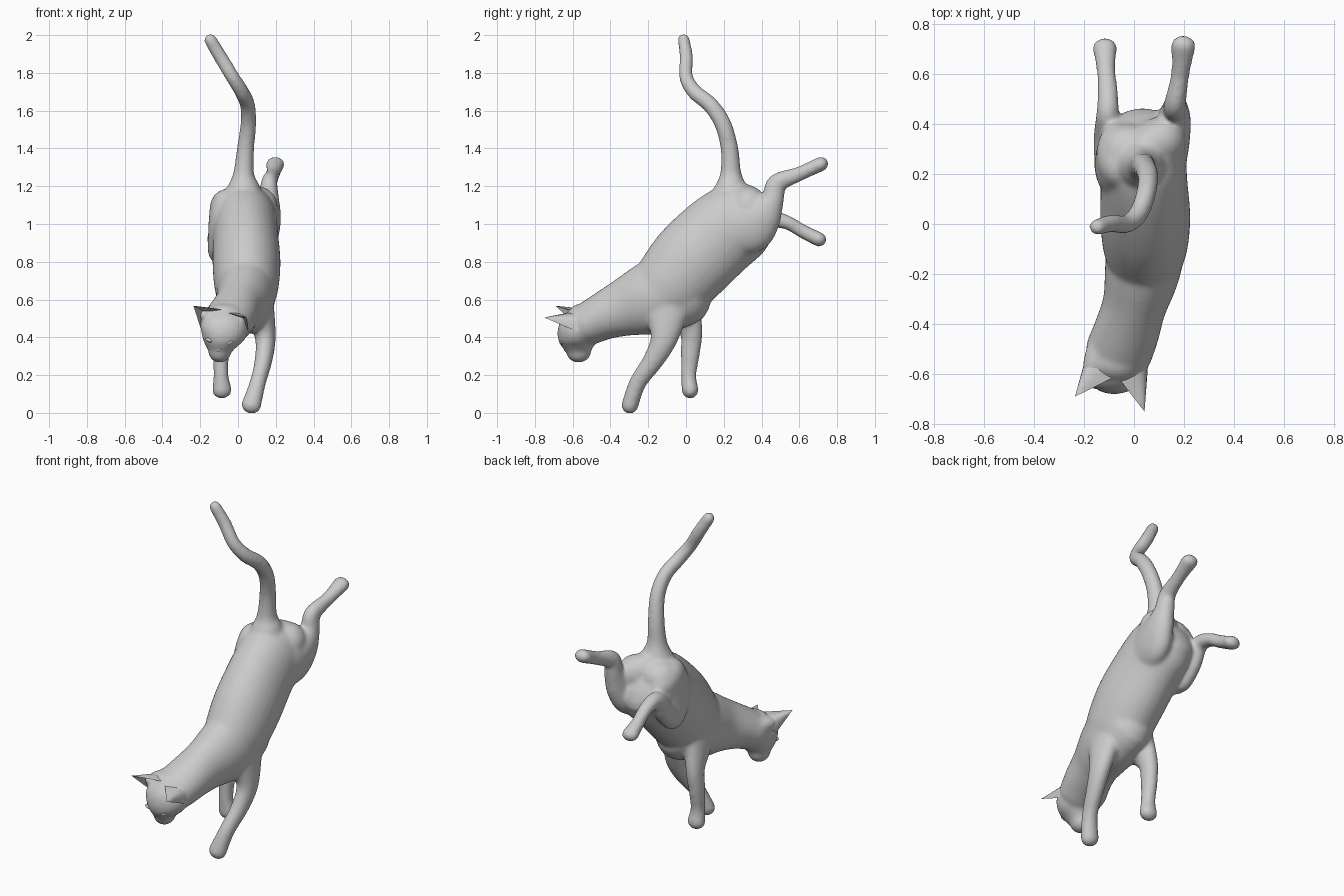
import bpy, bmesh
from math import sin, cos, pi
from mathutils import Vector


def spline(stations, steps=6):
    """Catmull-Rom resampling of (x, y, z, half width, half depth) stations."""
    p = [stations[0]] + stations + [stations[-1]]
    out = []
    for i in range(1, len(p) - 2):
        for k in range(steps):
            t = k / steps
            out.append([0.5 * (2 * b + (c - a) * t + (2 * a - 5 * b + 4 * c - d) * t ** 2
                               + (3 * b - a - 3 * c + d) * t ** 3)
                        for a, b, c, d in zip(*p[i - 1:i + 3])])
    return out + [list(stations[-1])]


def tube(bm, stations, start_cap=1.0, sides=32):
    """Elliptical loft along a path with rounded ends."""
    s = spline(stations)
    pos = [Vector(q[:3]) for q in s]
    tan = [(pos[min(i + 1, len(s) - 1)] - pos[max(i - 1, 0)]).normalized() for i in range(len(s))]
    sec = [(pos[i], tan[i], s[i][3], s[i][4]) for i in range(len(s))]

    def cap(c, t, a, b, sign):
        h = min(a, b) * sign
        return [(c + t * h * sin(f), t, a * cos(f), b * cos(f)) for f in (0.35, 0.7, 1.05, 1.4)]
    sec = cap(*sec[0], -start_cap)[::-1] + sec + cap(*sec[-1], 1)
    rings = []
    for c, t, a, b in sec:
        side = (Vector((1, 0, 0)) - t * t.x).normalized()
        up = t.cross(side)
        rings.append([bm.verts.new(c + side * a * cos(2 * pi * k / sides) + up * b * sin(2 * pi * k / sides))
                      for k in range(sides)])
    for r0, r1 in zip(rings, rings[1:]):
        for k in range(sides):
            j = (k + 1) % sides
            bm.faces.new((r0[k], r0[j], r1[j], r1[k]))
    bm.faces.new(rings[0][::-1])
    bm.faces.new(rings[-1])


def finish(bm, name):
    bmesh.ops.recalc_face_normals(bm, faces=bm.faces)
    for f in bm.faces:
        f.smooth = True
    me = bpy.data.meshes.new(name)
    bm.to_mesh(me)
    bm.free()
    ob = bpy.data.objects.new(name, me)
    bpy.context.collection.objects.link(ob)
    return ob


body = bmesh.new()
# torso
tube(body, [(0.035, 0.325, 1.055, 0.16, 0.19), (0.035, 0.27, 1.01, 0.172, 0.215),
            (0.04, 0.16, 0.925, 0.174, 0.224), (0.045, 0.03, 0.80, 0.18, 0.225),
            (0.045, -0.07, 0.685, 0.172, 0.21), (0.045, -0.13, 0.62, 0.155, 0.195)], start_cap=0.55)
# neck, starting inside the shoulders
tube(body, [(0.045, -0.02, 0.66, 0.15, 0.2), (0.04, -0.14, 0.62, 0.155, 0.205),
            (0.025, -0.23, 0.59, 0.145, 0.185),
            (0.0, -0.33, 0.555, 0.128, 0.153), (-0.03, -0.43, 0.515, 0.132, 0.128),
            (-0.06, -0.51, 0.475, 0.135, 0.115)])
# head, from crown down to chin
tube(body, [(-0.072, -0.55, 0.495, 0.115, 0.085), (-0.076, -0.575, 0.44, 0.128, 0.103),
            (-0.09, -0.572, 0.38, 0.1, 0.1), (-0.097, -0.568, 0.327, 0.062, 0.068)])
# ear roots, flowing out of the back of the head
tube(body, [(-0.12, -0.48, 0.51, 0.06, 0.055), (-0.155, -0.55, 0.517, 0.05, 0.045), (-0.178, -0.595, 0.52, 0.03, 0.03)])
tube(body, [(0.0, -0.48, 0.5, 0.06, 0.055), (0.005, -0.55, 0.493, 0.052, 0.045), (0.013, -0.605, 0.488, 0.03, 0.03)])
# tail, widening into the rump
tube(body, [(0.03, 0.235, 1.12, 0.11, 0.12), (0.03, 0.238, 1.2, 0.085, 0.085),
            (0.03, 0.237, 1.27, 0.055, 0.056),
            (0.04, 0.23, 1.4, 0.046, 0.047), (0.055, 0.195, 1.53, 0.042, 0.045),
            (0.05, 0.13, 1.63, 0.04, 0.043), (0.02, 0.045, 1.70, 0.039, 0.041),
            (-0.03, 0.0, 1.78, 0.037, 0.037), (-0.09, 0.002, 1.88, 0.037, 0.036),
            (-0.147, -0.012, 1.976, 0.034, 0.032)])
# flat rump shelf behind the tail
tube(body, [(-0.04, 0.29, 1.09, 0.1, 0.11), (0.04, 0.295, 1.1, 0.1, 0.115), (0.11, 0.33, 1.09, 0.1, 0.11)])
# right hind leg, kicked high
tube(body, [(0.115, 0.25, 0.98, 0.095, 0.15), (0.14, 0.345, 1.0, 0.085, 0.15),
            (0.16, 0.41, 1.05, 0.068, 0.105), (0.165, 0.458, 1.13, 0.053, 0.062),
            (0.165, 0.483, 1.215, 0.044, 0.053), (0.185, 0.6, 1.265, 0.037, 0.039),
            (0.198, 0.715, 1.318, 0.05, 0.039)])
# left hind leg, kicked low
tube(body, [(-0.06, 0.28, 1.085, 0.09, 0.14), (-0.085, 0.24, 0.98, 0.073, 0.13),
            (-0.105, 0.27, 0.865, 0.055, 0.08), (-0.11, 0.36, 0.93, 0.05, 0.068),
            (-0.105, 0.435, 1.02, 0.046, 0.052), (-0.105, 0.53, 1.01, 0.041, 0.038),
            (-0.112, 0.62, 0.96, 0.038, 0.037), (-0.117, 0.705, 0.918, 0.05, 0.039)])
# right front leg, reaching forward
tube(body, [(0.12, -0.1, 0.57, 0.07, 0.13), (0.145, -0.115, 0.40, 0.055, 0.075),
            (0.135, -0.172, 0.28, 0.047, 0.056), (0.105, -0.255, 0.16, 0.043, 0.046),
            (0.07, -0.297, 0.04, 0.053, 0.045)])
# left front leg, trailing
tube(body, [(-0.06, -0.04, 0.58, 0.06, 0.12), (-0.08, 0.025, 0.44, 0.048, 0.064),
            (-0.09, 0.023, 0.32, 0.043, 0.052), (-0.09, 0.014, 0.2, 0.04, 0.041),
            (-0.085, 0.022, 0.12, 0.053, 0.045)])
cat = finish(body, "cat_body")
# fuse the overlapping lofts into one smooth skin
mod = cat.modifiers.new("fuse", 'REMESH')
mod.mode = 'VOXEL'
mod.voxel_size = 0.01
mod.use_smooth_shade = True
mod = cat.modifiers.new("soften", 'SMOOTH')
mod.factor = 0.5
mod.iterations = 14


def ear(name, outer, back, inner, tip):
    """Curved back shell running to the tip, with a hollow front."""
    bm = bmesh.new()
    o, b, i, tp = (Vector(v) for v in (outer, back, inner, tip))
    n = 8
    arc = [o * (1 - t) ** 2 + b * 2 * t * (1 - t) + i * t * t for t in (k / n for k in range(n + 1))]
    rows = [[bm.verts.new(p.lerp(tp, f)) for p in arc] for f in (0, 0.35, 0.7)]
    apex = bm.verts.new(tp)
    pit = bm.verts.new((o + i) * 0.35 + b * 0.3)
    for r0, r1 in zip(rows, rows[1:]):
        for k in range(n):
            bm.faces.new((r0[k], r0[k + 1], r1[k + 1], r1[k]))
    for k in range(n):
        bm.faces.new((rows[2][k], rows[2][k + 1], apex))
        bm.faces.new((rows[0][k + 1], rows[0][k], pit))
    for e in (0, n):
        edge = [r[e] for r in rows] + [apex]
        for a, c in zip(edge, edge[1:]):
            bm.faces.new((a, c, pit))
    ob = finish(bm, name)
    ob.data.set_sharp_from_angle(angle=0.7)


ear("left_ear", (-0.2, -0.575, 0.455), (-0.205, -0.49, 0.585), (-0.085, -0.615, 0.545), (-0.236, -0.69, 0.567))
ear("right_ear", (0.055, -0.575, 0.43), (0.07, -0.49, 0.55), (-0.055, -0.625, 0.53), (0.042, -0.75, 0.505))


def bead(name, loc, size, tilt):
    bpy.ops.mesh.primitive_uv_sphere_add(segments=16, ring_count=10, radius=1, location=loc, rotation=(0, tilt, 0))
    ob = bpy.context.object
    ob.name = name
    ob.scale = size
    bpy.ops.object.shade_smooth()


# eyes and nose
bead("left_eye", (-0.152, -0.645, 0.385), (0.022, 0.014, 0.011), 0.35)
bead("right_eye", (-0.045, -0.654, 0.373), (0.022, 0.014, 0.011), -0.45)
bead("nose", (-0.1, -0.632, 0.335), (0.018, 0.014, 0.012), 0)
